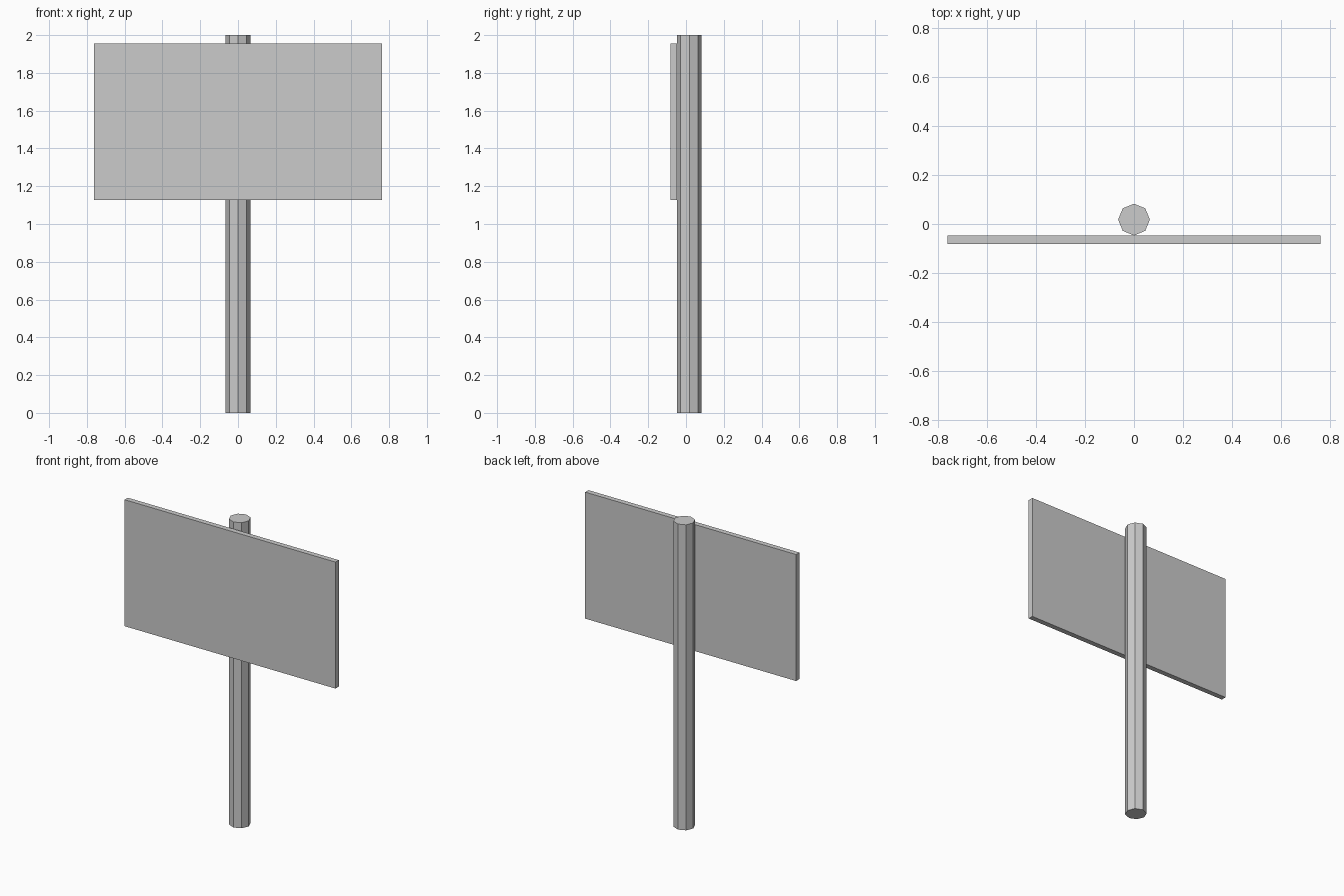
import bpy

if "Cube" in bpy.data.objects:
    bpy.data.objects.remove(bpy.data.objects["Cube"])

# Octagonal post
bpy.ops.mesh.primitive_cylinder_add(vertices=8, radius=0.065, depth=2.0,
                                    location=(0, 0.018, 1.0))
bpy.context.object.name = "post"

# Flat sign board fixed to the front of the post
bpy.ops.mesh.primitive_cube_add(size=1, location=(0, -0.065, 1.541))
board = bpy.context.object
board.name = "sign_board"
board.scale = (1.527, 0.034, 0.828)
bpy.ops.object.transform_apply(location=False, rotation=False, scale=True)
